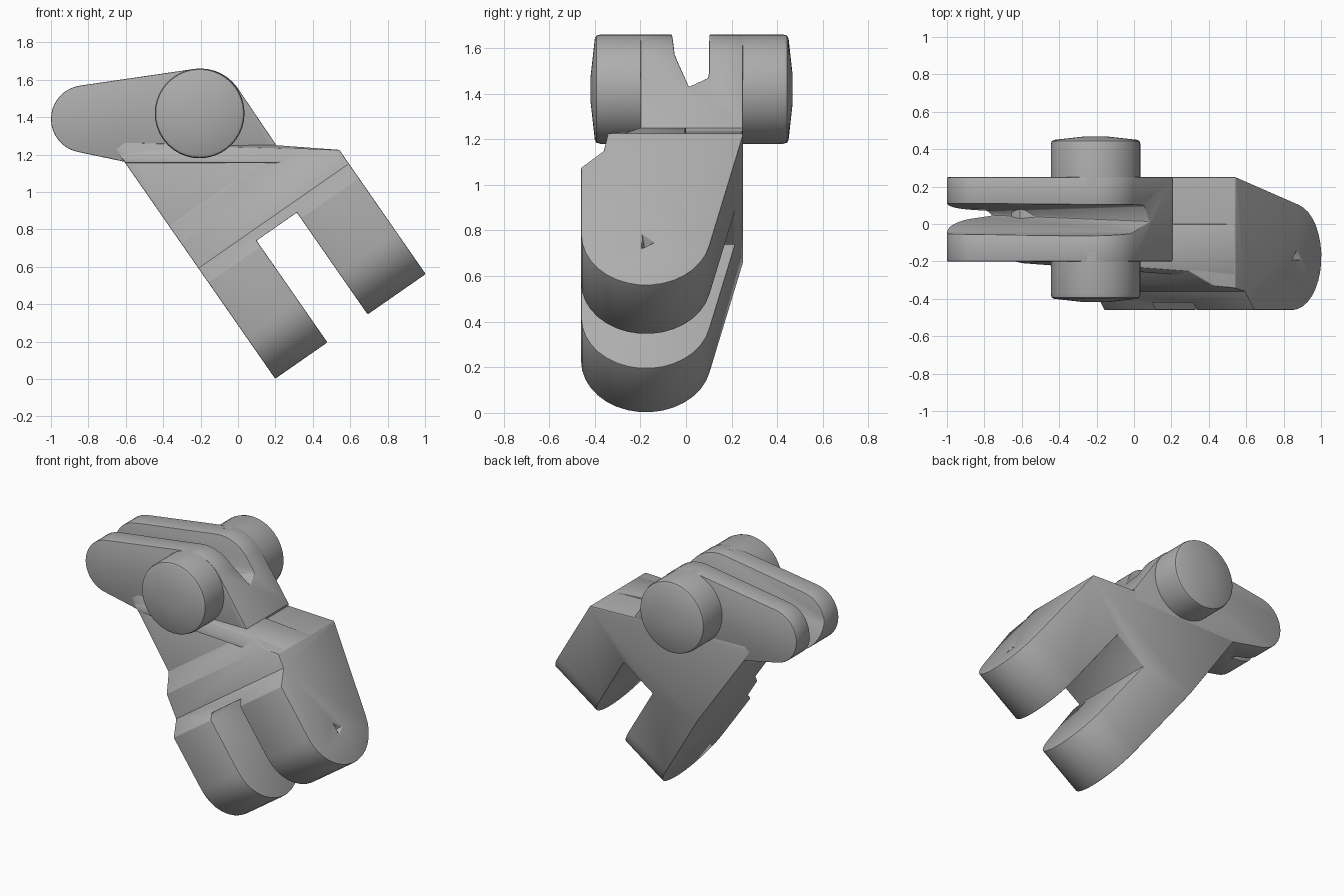
import bpy, bmesh, math
from mathutils import Vector

if "Cube" in bpy.data.objects:
    bpy.data.objects.remove(bpy.data.objects["Cube"])

grey = bpy.data.materials.new("plain grey")
grey.use_nodes = True
grey.diffuse_color = (0.42, 0.42, 0.42, 1)
grey.node_tree.nodes["Principled BSDF"].inputs["Base Color"].default_value = (0.42, 0.42, 0.42, 1)

# Tilted frame of the fork: u runs down the prongs, v across them
ORIGIN = Vector((-0.6, 0, 1.15))
U = Vector((0.571, 0, -0.821))
V = Vector((0.821, 0, 0.571))


def tilted(u, y, v):
    return ORIGIN + U * u + V * v + Vector((0, y, 0))


def finish(name, bm):
    bmesh.ops.recalc_face_normals(bm, faces=bm.faces)
    mesh = bpy.data.meshes.new(name)
    bm.to_mesh(mesh)
    bm.free()
    obj = bpy.data.objects.new(name, mesh)
    bpy.context.collection.objects.link(obj)
    mesh.materials.append(grey)
    return obj


def hull(name, points):
    bm = bmesh.new()
    for p in points:
        bm.verts.new(p)
    res = bmesh.ops.convex_hull(bm, input=bm.verts)
    loose = [g for g in res["geom_interior"] + res["geom_unused"] if isinstance(g, bmesh.types.BMVert)]
    bmesh.ops.delete(bm, geom=list(set(loose)), context="VERTS")
    bmesh.ops.dissolve_limit(bm, angle_limit=0.01, verts=bm.verts, edges=bm.edges)
    return finish(name, bm)


def loft(name, rings):
    bm = bmesh.new()
    loops = [[bm.verts.new(p) for p in ring] for ring in rings]
    for a, b in zip(loops, loops[1:]):
        for i in range(len(a)):
            j = (i + 1) % len(a)
            bm.faces.new((a[i], a[j], b[j], b[i]))
    bm.faces.new(loops[0])
    bm.faces.new(loops[-1])
    return finish(name, bm)


def use(obj, modifier):
    bpy.ops.object.select_all(action="DESELECT")
    bpy.context.view_layer.objects.active = obj
    obj.select_set(True)
    bpy.ops.object.modifier_apply(modifier=modifier.name)


def cut(obj, cutter):
    m = obj.modifiers.new("cut", "BOOLEAN")
    m.operation = "DIFFERENCE"
    m.solver = "EXACT"
    m.object = cutter
    use(obj, m)
    bpy.data.objects.remove(cutter)


def soften(obj, width):
    m = obj.modifiers.new("soft edges", "BEVEL")
    m.width = width
    m.segments = 2
    m.limit_method = "ANGLE"
    m.angle_limit = math.radians(40)
    use(obj, m)
    bpy.ops.object.shade_smooth_by_angle(angle=math.radians(30))


def circle(x, z, r, n=40):
    return [(x + r * math.cos(t * math.tau / n), z + r * math.sin(t * math.tau / n)) for t in range(n)]


# Fork body: side profile with a rounded tip, swept across the prongs
profile = [(-0.1, 0.25), (0.6, 0.25)]
for i in range(17):
    a = math.radians(78 - 168 * i / 16)
    profile.append((1.13 + 0.27 * math.cos(a), -0.175 + 0.285 * math.sin(a)))
profile += [(0.77, -0.46), (0.68, -0.36), (0.52, -0.33), (0.41, -0.22), (-0.1, -0.2)]
fork = loft("fork_body", [[tilted(u, y, v) for u, y in profile] for v in (0, 0.98)])

# Trim the top to a gently sloping plane
bm = bmesh.new()
bm.from_mesh(fork.data)
res = bmesh.ops.bisect_plane(bm, geom=bm.verts[:] + bm.edges[:] + bm.faces[:], plane_co=(0.54, 0, 1.225),
                             plane_no=(0.035, 0, 1), clear_outer=True)
bmesh.ops.edgeloop_fill(bm, edges=[e for e in res["geom_cut"] if isinstance(e, bmesh.types.BMEdge)])
bmesh.ops.recalc_face_normals(bm, faces=bm.faces)
bm.to_mesh(fork.data)
bm.free()

# Gap between the prongs and a small three-sided pit on the outer prong
cut(fork, hull("gap_cutter", [tilted(u, y, v) for u in (0.736, 1.6) for y in (-0.6, 0.4) for v in (0.34, 0.602)]))
pit = [(1.1, -0.2), (1.22, -0.2), (1.17, -0.115)]
cut(fork, hull("pit_cutter", [tilted(u, y, 1.02) for u, y in pit] + [tilted(1.17, -0.18, 0.9)]))
soften(fork, 0.008)

# Front lip along the top of the body
lip = hull("top_lip", [(-0.64, -0.2, 1.2), (-0.6, -0.21, 1.155), (0.2, -0.2, 1.25), (0.54, -0.27, 1.225),
                       (0.585, -0.3, 1.155), (0.54, 0, 1.225), (0.585, 0, 1.155), (-0.6, 0, 1.155),
                       (-0.64, 0, 1.2), (-0.4, -0.2, 1.25), (-0.4, 0, 1.25), (0.2, 0, 1.25)])
soften(lip, 0.005)

# Twin arms: one rounded plate split by a tapering slot
outline = circle(-0.82, 1.39, 0.18) + circle(-0.2, 1.42, 0.24) + [(0.205, 1.25), (0.2, 1.17), (-0.6, 1.16)]
arms = hull("twin_arms", [(x, y, z) for x, z in outline for y in (-0.2, 0.25)])
slot_left = [(-0.05, 1.8), (0.11, 1.8), (0.11, 1.4), (0.06, 1.1), (-0.05, 1.4)]
slot_right = [(-0.07, 1.8), (0.1, 1.8), (0.1, 1.5), (0.01, 1.45), (-0.05, 1.6)]
cut(arms, hull("slot_cutter", [(-1.1, y, z) for y, z in slot_left] + [(0.15, y, z) for y, z in slot_right]))
soften(arms, 0.015)

# Round bosses with softly domed caps
for name, inner, side, length in (("front_boss", -0.15, -1, 0.25), ("back_boss", 0.2, 1, 0.25)):
    steps = [(0, 0.24), (length - 0.025, 0.24), (length - 0.007, 0.235), (length, 0.222), (length + 0.018, 0.06)]
    boss = loft(name, [[(x, inner + side * d, z) for x, z in circle(-0.205, 1.42, r)] for d, r in steps])
    bpy.ops.object.select_all(action="DESELECT")
    bpy.context.view_layer.objects.active = boss
    boss.select_set(True)
    bpy.ops.object.shade_smooth_by_angle(angle=math.radians(40))
